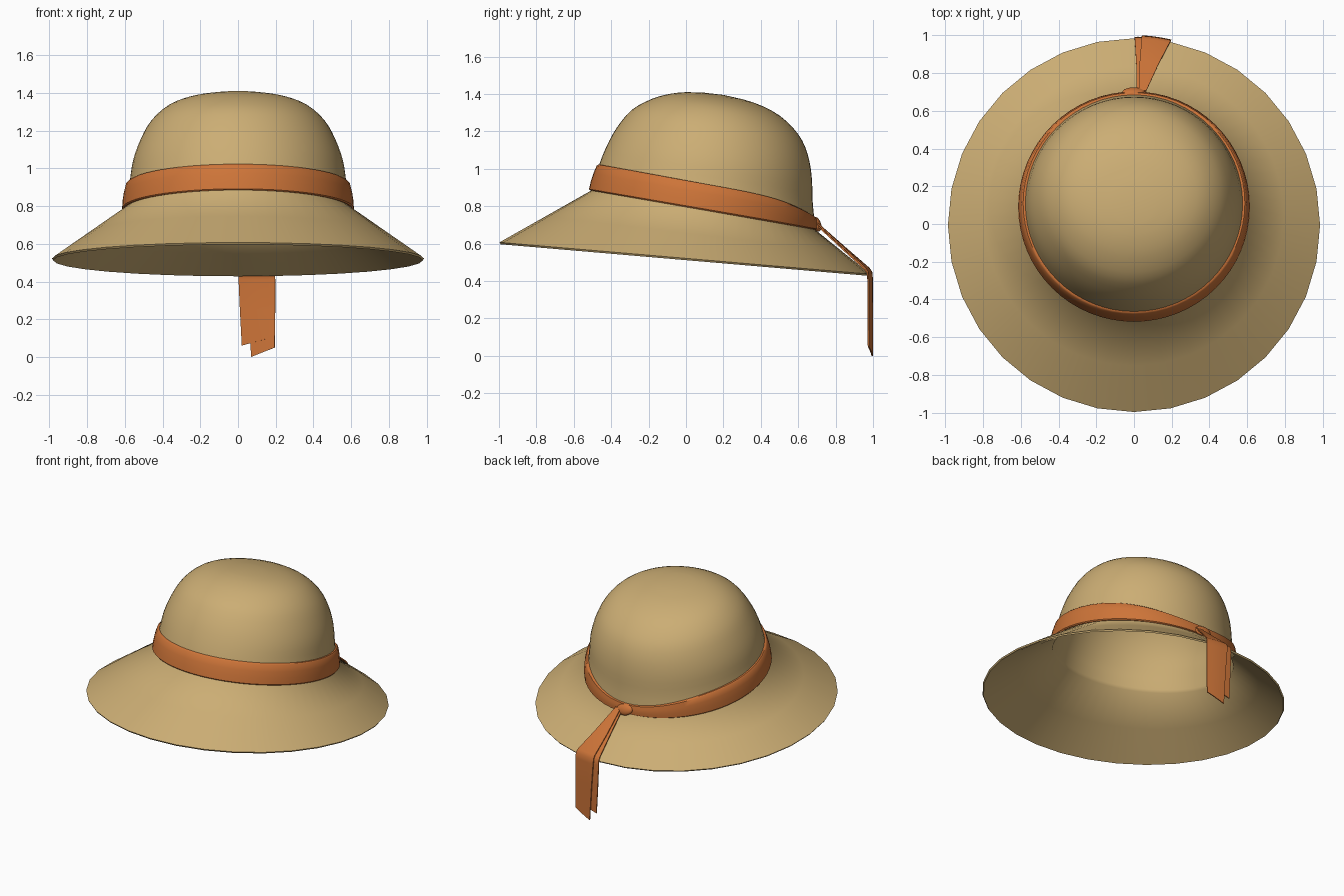
import bpy, bmesh, math

if "Cube" in bpy.data.objects:
    bpy.data.objects.remove(bpy.data.objects["Cube"])

N = 64


def material(name, rgb):
    m = bpy.data.materials.new(name)
    m.diffuse_color = (*rgb, 1)
    m.use_nodes = True
    m.node_tree.nodes["Principled BSDF"].inputs["Base Color"].default_value = m.diffuse_color
    return m


STRAW = material("straw tan", (0.60, 0.42, 0.175))
RIBBON = material("ribbon orange", (0.61, 0.175, 0.04))


def make(name, verts, faces, mat, angle=40, solid=None, offset=-1):
    me = bpy.data.meshes.new(name)
    me.from_pydata(verts, [], faces)
    me.materials.append(mat)
    ob = bpy.data.objects.new(name, me)
    bpy.context.collection.objects.link(ob)
    bpy.ops.object.select_all(action='DESELECT')
    bpy.context.view_layer.objects.active = ob
    ob.select_set(True)
    if solid:
        mod = ob.modifiers.new("thickness", 'SOLIDIFY')
        mod.thickness, mod.offset = solid, offset
        bpy.ops.object.modifier_apply(modifier=mod.name)
    bpy.ops.object.shade_smooth_by_angle(angle=math.radians(angle))
    return ob


def ring(yf, zf, yb, zb, rx):
    """Tilted ellipse from its front point, back point and half width."""
    pts = []
    for j in range(N):
        t = 2 * math.pi * j / N
        s = math.sin(t)
        pts.append((rx * math.cos(t), (yf + yb) / 2 + (yb - yf) / 2 * s,
                    (zf + zb) / 2 + (zb - zf) / 2 * s))
    return pts


def loft(rings, closed=False):
    verts = [p for r in rings for p in r]
    n = len(rings)
    faces = []
    for i in range(n if closed else n - 1):
        a, b = i * N, (i + 1) % n * N
        for j in range(N):
            k = (j + 1) % N
            faces.append((a + j, a + k, b + k, b + j))
    return verts, faces


# crown and brim: one shell of tilted rings (front y, z, back y, z, half width)
crown = [(-0.505, 0.885, 0.69, 0.675, 0.602),
         (-0.485, 0.95, 0.685, 0.74, 0.59),
         (-0.465, 1.02, 0.677, 0.83, 0.575),
         (-0.425, 1.12, 0.672, 0.96, 0.557),
         (-0.37, 1.22, 0.65, 1.08, 0.518),
         (-0.29, 1.315, 0.60, 1.185, 0.46),
         (-0.18, 1.375, 0.50, 1.285, 0.37),
         (-0.08, 1.402, 0.36, 1.355, 0.25),
         (0.0, 1.41, 0.2, 1.395, 0.11)]
smooth = []
for i in range(len(crown) - 1):
    p0, p1 = crown[max(i - 1, 0)], crown[i]
    p2, p3 = crown[i + 1], crown[min(i + 2, len(crown) - 1)]
    for u in (0, 1 / 3, 2 / 3):
        smooth.append([0.5 * (2 * b + (c - a) * u + (2 * a - 5 * b + 4 * c - d) * u * u
                              + (3 * b - a - 3 * c + d) * u ** 3)
                       for a, b, c, d in zip(p0, p1, p2, p3)])
smooth.append(crown[-1])

edge = ring(-0.997, 0.607, 0.985, 0.437, 0.987)
for j in range(1, N, 2):   # the brim edge has 32 straight sides
    edge[j] = tuple((a + b) / 2 for a, b in zip(edge[j - 1], edge[(j + 1) % N]))
inner = ring(*smooth[0])
mids = [[tuple(a + (b - a) * f for a, b in zip(p, q)) for p, q in zip(edge, inner)]
        for f in (0.05, 0.5)]
verts, faces = loft([edge] + mids + [ring(*r) for r in smooth])
top = len(verts)
verts.append((0, 0.09, 1.408))
faces += [(top - N + j, top - N + (j + 1) % N, top) for j in range(N)]
make("hat_crown_and_brim", verts, faces, STRAW, 50, solid=0.012)


# hat band: closed strip, narrower towards the back
def band_ring(f, inset):
    pts = []
    for j in range(N):
        t = 2 * math.pi * j / N
        s = math.sin(t)
        h = 0.138 - 0.07 * max(0, s) ** 4
        bulge = 0.005 * math.sin(math.pi * f)
        rx = 0.615 - 0.021 * f + bulge - inset
        ry = 0.61 - 0.025 * f + bulge - inset
        pts.append((rx * math.cos(t), 0.09 + 0.02 * f + ry * s, 0.78 - 0.105 * s + h * f))
    return pts


sections = [(0, 0.006), (0.05, 0), (0.35, 0), (0.65, 0), (0.95, 0), (1, 0.006), (1, 0.018), (0, 0.018)]
make("hat_band", *loft([band_ring(*s) for s in sections], closed=True), RIBBON)

# knot at the back of the band
bpy.ops.mesh.primitive_uv_sphere_add(segments=24, ring_count=12, radius=1,
                                     location=(0.0, 0.698, 0.703), rotation=(0.35, 0.2, 0))
knot = bpy.context.object
knot.name = "ribbon_knot"
knot.scale = (0.063, 0.024, 0.04)
knot.data.materials.append(RIBBON)
bpy.ops.object.shade_smooth_by_angle(angle=math.radians(60))


# ribbon tails: lie on the brim, fold over its edge and hang down
def tail(name, stations, lift):
    verts, faces, steps = [], [], 4
    for i, (xl, xr, y, zl, zr) in enumerate(stations):
        for k in range(steps + 1):
            f = k / steps
            x = xl + (xr - xl) * f
            verts.append((x, y + lift - 0.6 * x * x, zl + (zr - zl) * f))
    w = steps + 1
    for i in range(len(stations) - 1):
        for k in range(steps):
            a = i * w + k
            faces.append((a, a + 1, a + 1 + w, a + w))
    make(name, verts, faces, RIBBON, 45, solid=0.007, offset=0)


tail("ribbon_tail_short", [(0.015, 0.05, 0.70, 0.70, 0.70),
                           (0.012, 0.105, 0.85, 0.566, 0.566),
                           (0.005, 0.16, 0.972, 0.462, 0.462),
                           (0.003, 0.165, 0.986, 0.443, 0.443),
                           (0.003, 0.165, 0.989, 0.41, 0.41),
                           (0.01, 0.165, 0.989, 0.25, 0.25),
                           (0.02, 0.165, 0.99, 0.06, 0.10)], 0)
tail("ribbon_tail_long", [(0.025, 0.065, 0.70, 0.705, 0.705),
                          (0.03, 0.13, 0.85, 0.573, 0.573),
                          (0.04, 0.188, 0.972, 0.468, 0.468),
                          (0.04, 0.195, 0.986, 0.447, 0.447),
                          (0.042, 0.197, 0.989, 0.41, 0.41),
                          (0.055, 0.197, 0.989, 0.25, 0.25),
                          (0.07, 0.195, 0.99, 0.0, 0.05)], 0.008)
